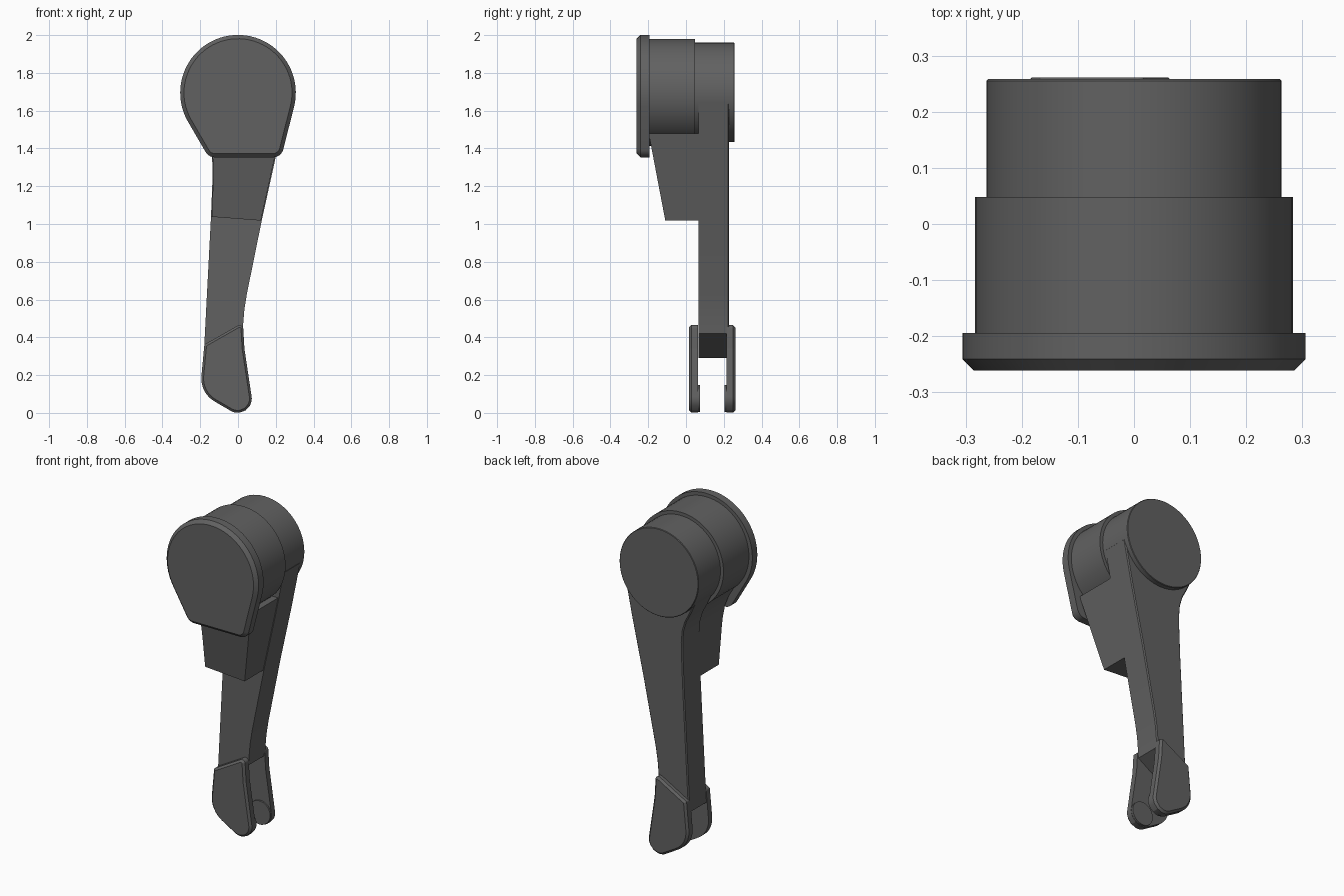
import bpy, bmesh, math
from mathutils import Vector

if "Cube" in bpy.data.objects:
    bpy.data.objects.remove(bpy.data.objects["Cube"])

dark = bpy.data.materials.new("dark_grey")
dark.diffuse_color = (0.12, 0.12, 0.12, 1)
dark.use_nodes = True
dark.node_tree.nodes["Principled BSDF"].inputs["Base Color"].default_value = dark.diffuse_color


def fillet(points, n=6):
    """Round the corners of an (x, z, radius) outline."""
    out = []
    for i, (x, z, r) in enumerate(points):
        p = Vector((x, z))
        if r == 0:
            out.append(p)
            continue
        a = (Vector(points[i - 1][:2]) - p).normalized()
        b = (Vector(points[(i + 1) % len(points)][:2]) - p).normalized()
        half = a.angle(b) / 2
        c = p + (a + b).normalized() * (r / math.sin(half))
        t0 = p + a * (r / math.tan(half)) - c
        t1 = p + b * (r / math.tan(half)) - c
        for k in range(n + 1):
            d = t0.lerp(t1, k / n).normalized() * r
            out.append(c + d)
    return out


def arc(cx, cz, r, a0, a1, n):
    return [(cx + r * math.cos(math.radians(a0 + (a1 - a0) * k / n)),
             cz + r * math.sin(math.radians(a0 + (a1 - a0) * k / n)), 0)
            for k in range(n + 1)]


def prism(name, outline, y0, y1, front=0, back=0, shape=None):
    """Extrude an x-z outline along y, chamfering the front and/or back rim."""
    bm = bmesh.new()
    n = len(outline)
    a = [bm.verts.new((x, y0, z)) for x, z in outline]
    b = [bm.verts.new((x, y1, z)) for x, z in outline]
    fa = bm.faces.new(a)
    fb = bm.faces.new(b[::-1])
    for i in range(n):
        j = (i + 1) % n
        bm.faces.new((a[j], a[i], b[i], b[j]))
    if shape:
        for v in a:
            v.co.y = shape(v.co.z)
    bmesh.ops.recalc_face_normals(bm, faces=bm.faces)
    for face, size in ((fa, front), (fb, back)):
        if size:
            bmesh.ops.bevel(bm, geom=list(face.edges), offset=size, segments=1,
                            profile=0.5, affect='EDGES', clamp_overlap=True)
    me = bpy.data.meshes.new(name)
    bm.to_mesh(me)
    bm.free()
    me.materials.append(dark)
    ob = bpy.data.objects.new(name, me)
    bpy.context.collection.objects.link(ob)
    bpy.ops.object.select_all(action='DESELECT')
    ob.select_set(True)
    bpy.context.view_layer.objects.active = ob
    bpy.ops.object.shade_smooth_by_angle(angle=math.radians(25))
    return ob


def disc(name, cx, cz, r, y0, y1, n=64, **kw):
    return prism(name, fillet(arc(cx, cz, r, 0, 360, n)[:-1]), y0, y1, **kw)


# Pivot housing: front cover and two stepped drums
cover = arc(0, 1.695, 0.306, -14, 210, 44) + [(-0.155, 1.353, 0.055), (0.229, 1.353, 0.055)]
prism("front_cover", fillet(cover), -0.261, -0.194, front=0.02)
disc("front_drum", 0, 1.697, 0.283, -0.2, 0.048)
disc("rear_drum", 0, 1.697, 0.263, 0.04, 0.258, back=0.003)

# Flared left edge shared by the arm and the bracket
flare = [(-0.185, 1.48), (-0.158, 1.43), (-0.14, 1.37), (-0.134, 1.3), (-0.135, 1.24), (-0.143, 1.038)]

# Long arm with slanted lower end
arm = [(0.2, 1.72, 0), (-0.2, 1.72, 0), (-0.222, 1.56, 0)] + [(x, z, 0) for x, z in flare] + [
    (-0.182, 0.29, 0), (0.024, 0.42, 0), (0.028, 0.48, 0),
    (0.034, 0.55, 0), (0.047, 0.63, 0), (0.126, 1.02, 0), (0.201, 1.36, 0), (0.258, 1.64, 0)]
prism("arm", fillet(arm), 0.066, 0.228, back=0.006)

# Wedge bracket under the drum, a hair narrower than the arm
bracket = [(x + 0.004, z, 0) for x, z in flare] + [
    (0.121, 1.018, 0), (0.196, 1.36, 0), (0.221, 1.48, 0)]
prism("bracket", fillet(bracket), -0.19, 0.07,
      shape=lambda z: -0.11 - (z - 1.02) * 0.19)

# Fork plates and their inner bosses
fork = fillet([(-0.178, 0.362, 0.012), (-0.202, 0.106, 0.14), (0.095, -0.067, 0.074),
               (0.034, 0.34, 0.2), (0.026, 0.478, 0.02)], 8)
prism("front_fork_plate", fork, 0.016, 0.063, front=0.018)
prism("rear_fork_plate", fork, 0.214, 0.261, back=0.018)
for name, y0, y1 in (("front_boss", 0.05, 0.075), ("rear_boss", 0.204, 0.23)):
    disc(name, 0, 0.076, 0.071, y0, y1, n=32)
